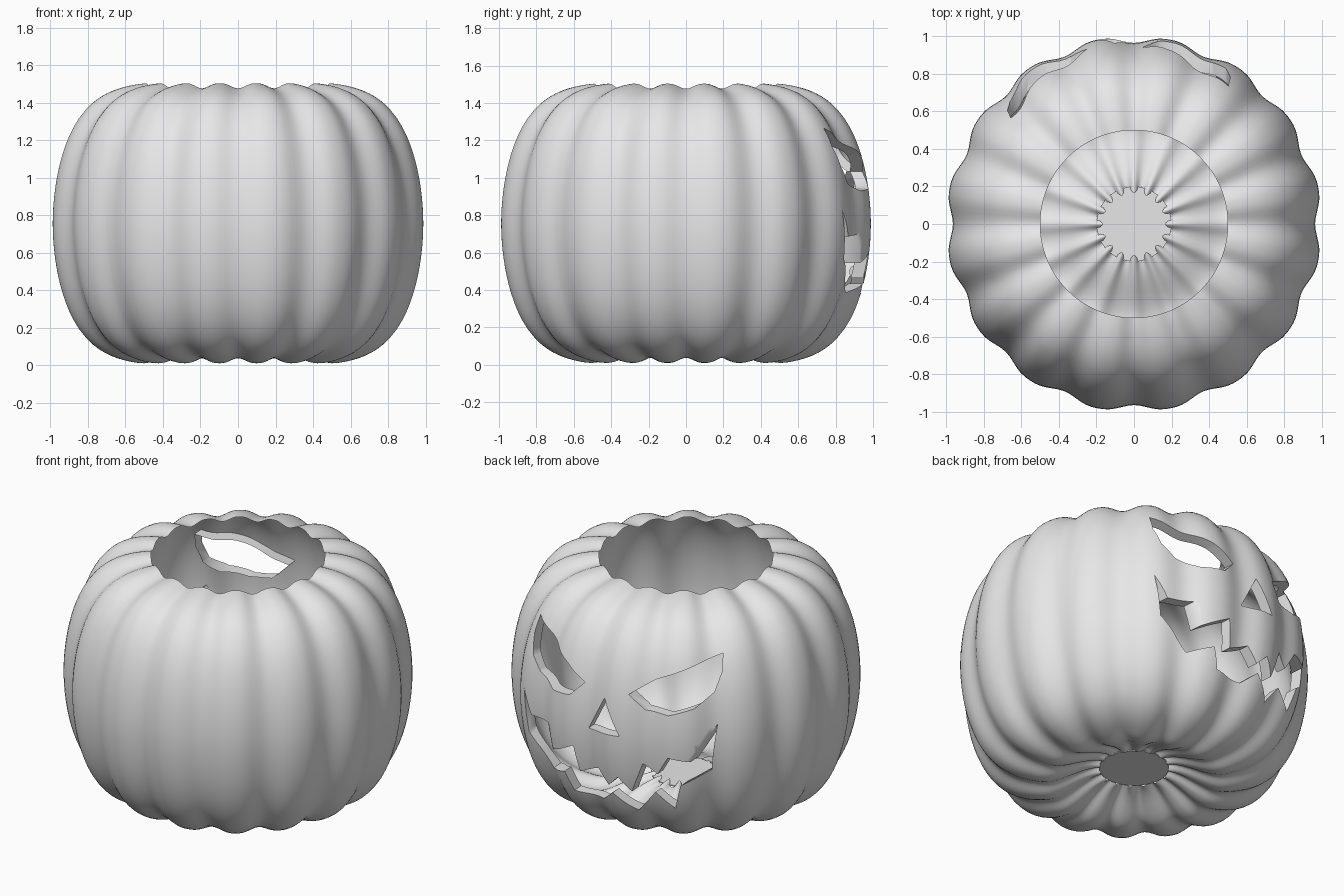
import bpy, bmesh, math
from mathutils import Matrix

cube = bpy.data.objects.get("Cube")
if cube:
    bpy.data.objects.remove(cube)

MID, WIDE, HALF = 0.755, 1.002, 0.757
SIDE_POWER, TOP_POWER = 5.5, 1.9
LOBES, SEGS = 16, 192
LIP, OPENING, HOLE = 0.07, 0.5, 0.2
FACE_TURN = math.radians(5)
FACE_DROP = 0.035

skin = bpy.data.materials.new("plain light grey")
skin.use_nodes = True
skin.diffuse_color = (0.8, 0.8, 0.8, 1)
skin.node_tree.nodes["Principled BSDF"].inputs["Base Color"].default_value = (0.8, 0.8, 0.8, 1)


def ease(t):
    t = max(0.0, min(1.0, t))
    return t * t * (3 - 2 * t)


def spread(start, end, steps):
    return [start + (end - start) * i / steps for i in range(steps + 1)]


def profile(inset):
    """Outline of one wall from the bottom hole up to the lid opening."""
    wide, half = WIDE - inset, HALF - inset / 2

    def level(r):
        return (1 - r ** SIDE_POWER) ** (1 / TOP_POWER)

    turn = 0.82
    points = [(r, -level(r)) for r in spread(HOLE / wide, turn, 18)]
    points += [((1 - abs(z) ** TOP_POWER) ** (1 / SIDE_POWER), z)
               for z in spread(-level(turn), level(turn), 26)[1:-1]]
    points += [(r, level(r)) for r in spread(turn, OPENING / wide, 12)]
    return [(r * wide, z * half) for r, z in points]


def ribbed(r, z, theta):
    """Press the grooves into one point of the outline."""
    groove = (0.5 + 0.5 * math.cos(LOBES * theta)) ** 1.4
    under = ease((0.54 - r) / 0.34) if z < 0 else 0
    depth = 0.036 * groove * (1 + 0.2 * under)
    flat = ease((r - OPENING) / 0.15) if z > 0 else 1
    radius = r * (1 - depth * flat - 0.14 * groove * under ** 4)
    height = MID + z * (1 - depth) + 0.11 * under
    return radius * math.cos(theta), radius * math.sin(theta), height


def finish(name, bm):
    bmesh.ops.recalc_face_normals(bm, faces=bm.faces)
    mesh = bpy.data.meshes.new(name)
    bm.to_mesh(mesh)
    bm.free()
    mesh.materials.append(skin)
    obj = bpy.data.objects.new(name, mesh)
    bpy.context.collection.objects.link(obj)
    return obj


# Ribbed skin, with a temporary inner wall (second slot) that sets the lip depth
bm = bmesh.new()
outer = profile(0)
outline = outer + profile(LIP)[::-1]
loops = [[bm.verts.new(ribbed(r, z, math.tau * j / SEGS)) for j in range(SEGS)]
         for r, z in outline]
for i, ring in enumerate(loops):
    above = loops[(i + 1) % len(loops)]
    for j in range(SEGS):
        n = (j + 1) % SEGS
        quad = bm.faces.new((ring[j], ring[n], above[n], above[j]))
        quad.material_index = int(i >= len(outer) - 1)
shell = finish("pumpkin_shell", bm)
shell.data.materials.append(skin.copy())
spare = shell.data.materials[1]

# Face openings as (x, z) outlines
eye = [(0.13, 1.07), (0.22, 0.98), (0.36, 0.965), (0.49, 1.01), (0.56, 1.09),
       (0.58, 1.2), (0.565, 1.3), (0.48, 1.26), (0.37, 1.21), (0.26, 1.16)]
nose = [(-0.02, 1.02), (0.09, 0.8), (-0.13, 0.81)]
mouth = [(0.62, 0.86), (0.55, 0.72), (0.4, 0.73), (0.36, 0.58), (0.19, 0.67),
         (0.16, 0.5), (0.03, 0.56), (-0.04, 0.47), (-0.11, 0.54), (-0.18, 0.45),
         (-0.25, 0.64), (-0.33, 0.58), (-0.4, 0.7), (-0.52, 0.68), (-0.63, 0.9),
         (-0.6, 0.61), (-0.46, 0.52), (-0.41, 0.355), (-0.3, 0.45),
         (-0.19, 0.31), (-0.06, 0.42), (0.03, 0.34), (0.22, 0.35),
         (0.27, 0.47), (0.4, 0.42), (0.49, 0.52), (0.58, 0.6)]
cuts = {"left_eye_cutter": eye,
        "right_eye_cutter": [(-0.04 - x, z) for x, z in eye],
        "nose_cutter": nose, "mouth_cutter": mouth}

bpy.context.view_layer.objects.active = shell
for name, points in cuts.items():
    bm = bmesh.new()
    face = bm.faces.new([bm.verts.new((x, 0.3, z - FACE_DROP)) for x, z in points])
    pushed = bmesh.ops.extrude_face_region(bm, geom=[face])["geom"]
    bmesh.ops.translate(bm, vec=(0, 1, 0),
                        verts=[v for v in pushed if isinstance(v, bmesh.types.BMVert)])
    bmesh.ops.transform(bm, matrix=Matrix.Rotation(FACE_TURN, 4, "Z"), verts=bm.verts)
    cutter = finish(name, bm)
    cutter.hide_render = True
    carve = shell.modifiers.new(name, "BOOLEAN")
    carve.operation = "DIFFERENCE"
    carve.solver = "EXACT"
    carve.object = cutter
    bpy.ops.object.modifier_apply(modifier=carve.name)
    bpy.data.objects.remove(cutter)

# Drop the inner wall, leaving a single skin with carved lips
bm = bmesh.new()
bm.from_mesh(shell.data)
bmesh.ops.delete(bm, geom=[f for f in bm.faces if f.material_index == 1],
                 context="FACES")
bm.to_mesh(shell.data)
bm.free()
shell.data.materials.pop(index=1)
bpy.data.materials.remove(spare)

# Flat floor plate closing the bottom hole
bm = bmesh.new()
bmesh.ops.create_cone(bm, cap_ends=True, segments=40, radius1=HOLE,
                      radius2=HOLE, depth=0.006)
bmesh.ops.translate(bm, verts=bm.verts, vec=(0, 0, 0.118))
floor = finish("floor_plate", bm)

for obj in (shell, floor):
    bpy.ops.object.select_all(action="DESELECT")
    obj.select_set(True)
    bpy.context.view_layer.objects.active = obj
    bpy.ops.object.shade_smooth_by_angle(angle=math.radians(55))
